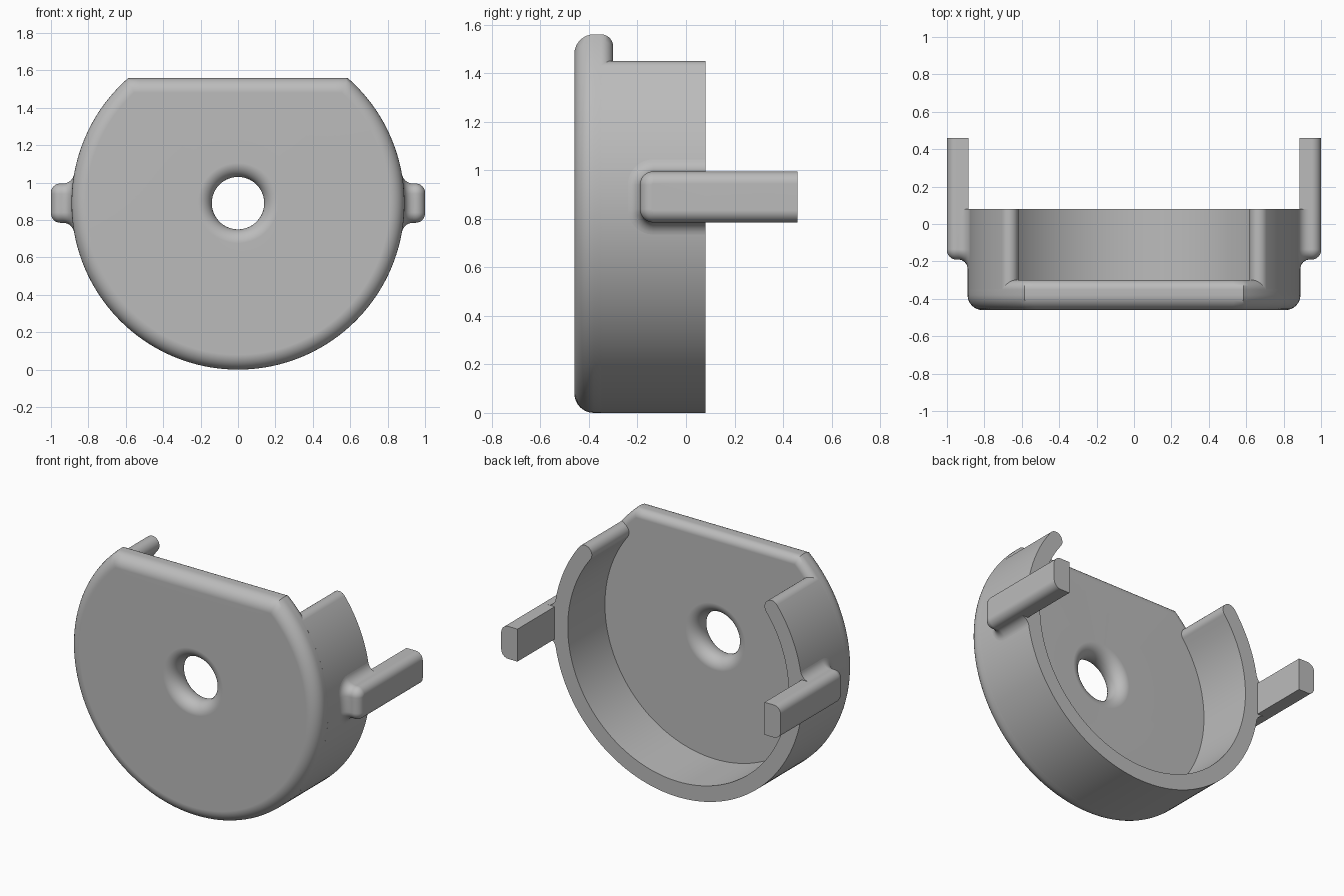
import bpy, bmesh
from math import sin, cos, asin, atan2, pi, sqrt, radians

old = bpy.data.objects.get("Cube")
if old:
    bpy.data.objects.remove(old, do_unlink=True)

R, CZ = 0.89, 0.89              # disc radius and centre height
FLAT = 0.67                     # flat top, above the centre
FRONT, FLOOR, RIM = -0.46, -0.30, 0.08

grey = bpy.data.materials.new("plain grey")
grey.use_nodes = True
grey.diffuse_color = (0.5, 0.5, 0.5, 1)
grey.node_tree.nodes["Principled BSDF"].inputs["Base Color"].default_value = (0.5, 0.5, 0.5, 1)


def finish(bm, name):
    """Clean the mesh and turn it into a smooth-shaded object."""
    bmesh.ops.remove_doubles(bm, verts=bm.verts, dist=1e-5)
    bmesh.ops.recalc_face_normals(bm, faces=bm.faces)
    mesh = bpy.data.meshes.new(name)
    bm.to_mesh(mesh)
    bm.free()
    mesh.materials.append(grey)
    ob = bpy.data.objects.new(name, mesh)
    bpy.context.collection.objects.link(ob)
    bpy.ops.object.select_all(action='DESELECT')
    ob.select_set(True)
    bpy.context.view_layer.objects.active = ob
    bpy.ops.object.shade_smooth_by_angle(angle=radians(35))
    ob.modifiers.new("even shading", 'WEIGHTED_NORMAL').keep_sharp = True
    return ob


def loft(bm, rows, closed_rows=False, closed_loft=False):
    """Skin quads between rows of points; returns the rows of vertices."""
    grid = [[bm.verts.new(p) for p in row] for row in rows]
    n, m = len(grid), len(grid[0])
    for i in range(n if closed_loft else n - 1):
        a, b = grid[i], grid[(i + 1) % n]
        for j in range(m if closed_rows else m - 1):
            k = (j + 1) % m
            bm.faces.new((a[j], a[k], b[k], b[j]))
    return grid


def quarter(steps=8):
    return [i / steps * pi / 2 for i in range(steps + 1)]


# Face plate: flat-topped disc with rounded edges and a flared centre hole
def outline(inset, arc=112, top=24):
    r, t = R - inset, FLAT - inset
    a = asin(t / r)
    pts = [(r * cos(g), r * sin(g)) for g in
           (pi - a + (pi + 2 * a) * i / arc for i in range(arc + 1))]
    x = pts[-1][0]
    return pts + [(x - 2 * x * i / top, t) for i in range(1, top)]


def edge_row(inset, y):
    return [(x, y, CZ + z) for x, z in outline(inset)]


def hole_row(radius, y):
    angles = [atan2(z, x) for x, z in outline(0)]
    return [(radius * cos(a), y, CZ + radius * sin(a)) for a in angles]


F, B, H, HR = 0.08, 0.05, 0.075, 0.14   # front, back and hole rounding, hole radius
rows = [edge_row(F * (1 - sin(a)), FRONT + F * (1 - cos(a))) for a in quarter()]
rows += [edge_row(B * (1 - cos(a)), FLOOR - B * (1 - sin(a))) for a in quarter()]
rows += [hole_row(HR + H * (1 - sin(a)), FLOOR - H * (1 - cos(a))) for a in quarter()]
rows += [hole_row(HR + H * (1 - cos(a)), FRONT + H * (1 - sin(a))) for a in quarter()]
bm = bmesh.new()
loft(bm, rows, closed_rows=True, closed_loft=True)
finish(bm, "face_plate")

# Rim wall: open ring with rounded ends
half = 0.05
mid = R - half
end = asin(0.51 / mid)
tip = [(half / mid * sin(a), half * cos(a)) for a in quarter(10)]
span = [(pi - end + (pi + 2 * end) * i / 110, half) for i in range(111)]
path = [(pi - end - s, h) for s, h in reversed(tip[1:])] + span
path += [(2 * pi + end + s, h) for s, h in tip[1:]]
rows = []
for a, h in path:
    corners = [(mid + h, FLOOR - B), (mid + h, RIM), (mid - h, RIM), (mid - h, FLOOR - B)]
    rows.append([(r * cos(a), y, CZ + r * sin(a)) for r, y in corners])
bm = bmesh.new()
loft(bm, rows, closed_rows=True)
finish(bm, "rim_wall")

# Side arms: rounded bars on the wall, each with a flared root
ARM_H, ARM_FRONT, ARM_BACK, OUT = 0.105, -0.19, 0.46, 1.0
ROUND = 0.05


def arm_row(side, offset, x, y_end, curved):
    """U-shaped row around the arm, following the wall when curved."""
    c = ROUND + 0.005 + offset
    w, y0 = ARM_H + offset, ARM_FRONT - offset
    pts = [(y_end, -w), (RIM, -w)] if y_end > RIM else [(y_end, -w)]
    pts += [(y0 + c - c * sin(a), -w + c - c * cos(a)) for a in quarter()]
    pts += [(y, z * i / 4) for z in (-(w - c),) for y in (y0,) for i in (2, 0, -2)]
    pts += [(y0 + c - c * cos(a), w - c + c * sin(a)) for a in quarter()]
    pts += [(RIM, w), (y_end, w)] if y_end > RIM else [(y_end, w)]
    return [(side * (x + (sqrt(R * R - z * z) - R if curved else 0)), y, CZ + z)
            for y, z in pts]


for side, label in ((1, "left"), (-1, "right")):
    bm = bmesh.new()
    rows = [arm_row(side, 0, R, ARM_BACK, True)]
    rows += [arm_row(side, -ROUND * (1 - cos(a)), OUT - ROUND * (1 - sin(a)), ARM_BACK, False)
             for a in quarter()]
    grid = loft(bm, rows)
    bm.faces.new(grid[-1])                                   # outer side
    bm.faces.new([r[0] for r in grid] + [r[-1] for r in reversed(grid)])  # back end
    inner = grid[0]
    for i in range(len(inner) // 2 - 1):                     # inner side
        bm.faces.new((inner[i], inner[i + 1], inner[-2 - i], inner[-1 - i])
                     if i < len(inner) // 2 - 1 else inner)
    finish(bm, label + "_arm")

    bm = bmesh.new()
    rows = [arm_row(side, ROUND * (1 - sin(a)), R + ROUND * (1 - cos(a)), RIM, True)
            for a in quarter()]
    grid = loft(bm, rows)
    base = [bm.verts.new((side * (R - 0.02), v.co.y, v.co.z)) for v in (grid[0][0], grid[0][-1])]
    for j, b in ((0, base[0]), (-1, base[1])):               # close the flare at the rim
        low = bm.verts.new((side * (R - 0.02), RIM, grid[-1][j].co.z))
        bm.faces.new([b] + [r[j] for r in grid] + [low])
    finish(bm, label + "_arm_root")
